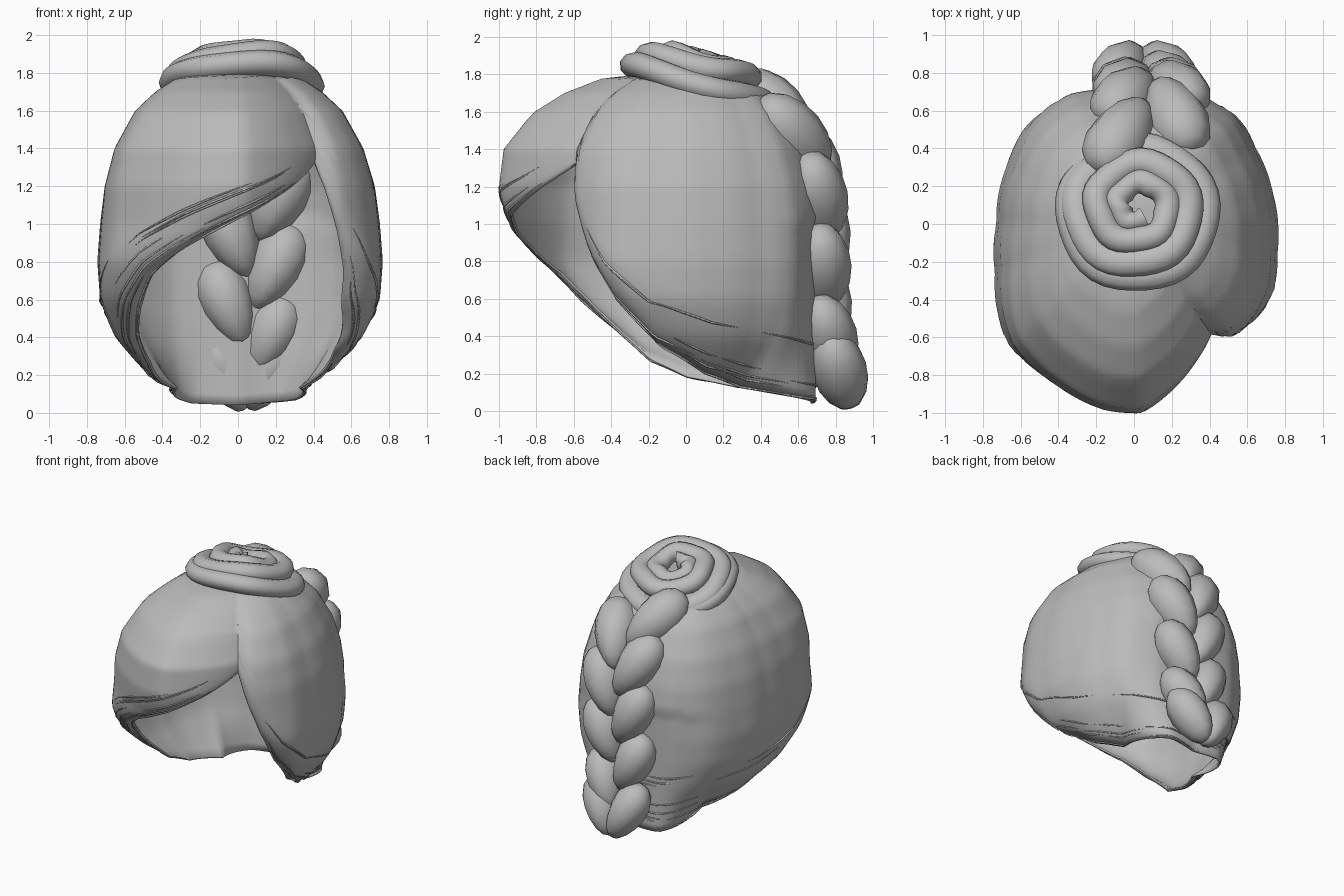
import bpy, bmesh, math, random
from mathutils import Vector, Matrix

random.seed(4)
if "Cube" in bpy.data.objects:
    bpy.data.objects.remove(bpy.data.objects["Cube"])

hair = bpy.data.materials.new("hair_grey")
hair.use_nodes = True
hair.diffuse_color = (0.5, 0.5, 0.5, 1)
hair.node_tree.nodes["Principled BSDF"].inputs["Base Color"].default_value = (0.5, 0.5, 0.5, 1)


def lerp_table(table, x):
    if x <= table[0][0]:
        return table[0][1]
    for (a, p), (b, q) in zip(table, table[1:]):
        if x <= b:
            return p + (q - p) * (x - a) / (b - a)
    return table[-1][1]


def finish(bm, name, angle=40):
    mesh = bpy.data.meshes.new(name)
    bm.to_mesh(mesh)
    bm.free()
    mesh.materials.append(hair)
    obj = bpy.data.objects.new(name, mesh)
    bpy.context.collection.objects.link(obj)
    bpy.ops.object.select_all(action="DESELECT")
    obj.select_set(True)
    bpy.context.view_layer.objects.active = obj
    bpy.ops.object.shade_smooth_by_angle(angle=math.radians(angle))
    return obj


# Hair cap: hairline height and plan radius by direction, swelling by height
PART, TOP = -55, 1.82
HAIRLINE = [(-55, 1.32), (-50, 1.1), (-42, .83), (-32, .58), (-15, .34), (12, .2),
            (43, .12), (63, .07), (90, .04), (110, .05), (137, .12), (180, .18), (202, .27),
            (220, .5), (236, .73), (252, .88), (270, 1.03), (285, 1.15), (305, 1.32)]
PLAN = [(-55, .76), (-48, .82), (-38, .83), (-25, .82), (-11, .775), (11, .755), (32, .76),
        (47, .8), (63, .79), (90, .71), (117, .79), (135, .78), (156, .74), (180, .73),
        (199, .78), (216, .88), (225, .93), (245, .96), (261, 1), (272, 1), (283, .91),
        (295, .82), (305, .76)]
SWELL = [(0, .6), (.2, .74), (.4, .9), (.6, .98), (.8, 1), (1, .98), (1.2, .945),
         (1.4, .865), (1.6, .72), (1.7, .58), (1.78, .42), (1.82, 0)]
BROW = [(1, 0), (1.2, .055), (1.4, .11), (1.55, .1), (1.7, .07), (1.82, 0)]


def cap_point(deg, t, lift=0):
    a = math.radians(deg)
    edge = lerp_table(HAIRLINE, deg)
    z = TOP - (TOP - edge) * t ** 1.25
    f = lerp_table(SWELL, z)
    back = min(1, max(0, (math.sin(a) - .65) / .3))
    front = max(0, -math.sin(a)) ** 2
    if z < 1:
        f += (.95 - f) * back
    f += front * lerp_table(BROW, z)
    # the rim rolls inward like a lip
    roll = max(0, (t - .8) / .2)
    depth = (.03 + .17 * min(1, max(0, (1.3 - edge) / .7)) ** 2) * (1 - back)
    f *= 1 - depth * (1 - math.sqrt(max(0, 1 - roll * roll)))
    r = lerp_table(PLAN, deg) * f + lift
    return Vector((r * math.cos(a), r * math.sin(a), z))


COLS, ROWS = 120, 40
bm = bmesh.new()
grid = [[bm.verts.new(cap_point(PART + 360 * c / COLS, r / ROWS)) for r in range(ROWS + 1)]
        for c in range(COLS + 1)]
for c in range(COLS):
    for r in range(ROWS):
        bm.faces.new((grid[c][r], grid[c][r + 1], grid[c + 1][r + 1], grid[c + 1][r]))
bmesh.ops.remove_doubles(bm, verts=bm.verts, dist=0.0005)
cap = finish(bm, "hair_cap")
thick = cap.modifiers.new("thickness", "SOLIDIFY")
thick.thickness, thick.offset = 0.012, -1

# Fine loose strands that follow the hairline
curve = bpy.data.curves.new("hairline_strands", "CURVE")
curve.dimensions = "3D"
curve.bevel_depth, curve.bevel_resolution = 0.006, 0
for i in range(44):
    start = random.uniform(PART, 260)
    end = min(start + random.uniform(20, 60), 304)
    t = 1 - .2 * random.random() ** 1.5
    n = 20
    spline = curve.splines.new("POLY")
    spline.points.add(n - 1)
    for k, p in enumerate(spline.points):
        s = k / (n - 1)
        p.co = (*cap_point(start + (end - start) * s, t, .001), 1)
        p.radius = .15 + math.sin(math.pi * s)
curve.materials.append(hair)
bpy.context.collection.objects.link(bpy.data.objects.new("hairline_strands", curve))

# Coiled bun: a flattened rope, one full outer turn and then a flat-topped spiral
TURNS, STEP, SIDES = 3.6, 36, 10
tilt = Matrix.Translation((.02, .06, 1.75)) @ Matrix.Rotation(math.radians(-16), 4, "X")
bm = bmesh.new()
rings = []
count = int(TURNS * STEP)
for k in range(count + 1):
    turn = k / STEP
    s = max(0, turn - 1) / (TURNS - 1)
    a = 2 * math.pi * turn + 1.5
    radius = .35 - .28 * s + .008 * math.sin(5 * a)
    height = .11 * min(1, 3 * s) - .01 * math.cos(3 * a)
    ring = []
    for j in range(SIDES):
        b = 2 * math.pi * j / SIDES
        r = radius + (.088 - .025 * s) * math.cos(b)
        ring.append(bm.verts.new(tilt @ Vector((r * math.cos(a), r * math.sin(a),
                                                height + .07 * math.sin(b)))))
    rings.append(ring)
for p, q in zip(rings, rings[1:]):
    for j in range(SIDES):
        m = (j + 1) % SIDES
        bm.faces.new((p[j], q[j], q[m], p[m]))
bm.faces.new(rings[0])
bm.faces.new(rings[-1][::-1])
bmesh.ops.recalc_face_normals(bm, faces=bm.faces)
finish(bm, "coiled_bun", 50)

# Braid: two alternating columns of leaf-shaped lobes down the back
BRAID = [Vector(p) for p in ((.07, .46, 1.6), (.09, .64, 1.38), (.09, .71, 1.1),
                             (.08, .725, .8), (.06, .735, .5), (.05, .82, .22))]


def braid_point(u):
    x = min(max(u, 0), 1) * (len(BRAID) - 1)
    i = min(int(x), len(BRAID) - 2)
    return BRAID[i].lerp(BRAID[i + 1], x - i)


bm = bmesh.new()
for i in range(5):
    for side in (-1, 1):
        u = min(1, .25 * i + .12 * (side > 0))
        along = (braid_point(u + .08) - braid_point(u - .08)).normalized()
        axis = (along - Vector((side * .45, 0, 0))).normalized()
        out = Vector((1, 0, 0)).cross(along).normalized()
        if out.y < 0:
            out = -out
        across = out.cross(axis).normalized()
        out = axis.cross(across)
        size = 1.12 - .2 * u
        place = braid_point(u) + Vector((side * .12 * size, 0, 0))
        frame = Matrix((across, out, axis)).transposed().to_4x4()
        lobe = bmesh.ops.create_uvsphere(bm, u_segments=10, v_segments=8, radius=1)["verts"]
        for v in lobe:
            pinch = 1 - .25 * v.co.z
            groove = 1 - .06 * math.cos(5 * math.atan2(v.co.y, v.co.x))
            v.co = Vector((v.co.x * .145 * pinch * groove, v.co.y * .16 * groove,
                           v.co.z * .255)) * size
        bmesh.ops.transform(bm, matrix=Matrix.Translation(place) @ frame, verts=lobe)
bmesh.ops.recalc_face_normals(bm, faces=bm.faces)
finish(bm, "braid", 45)
